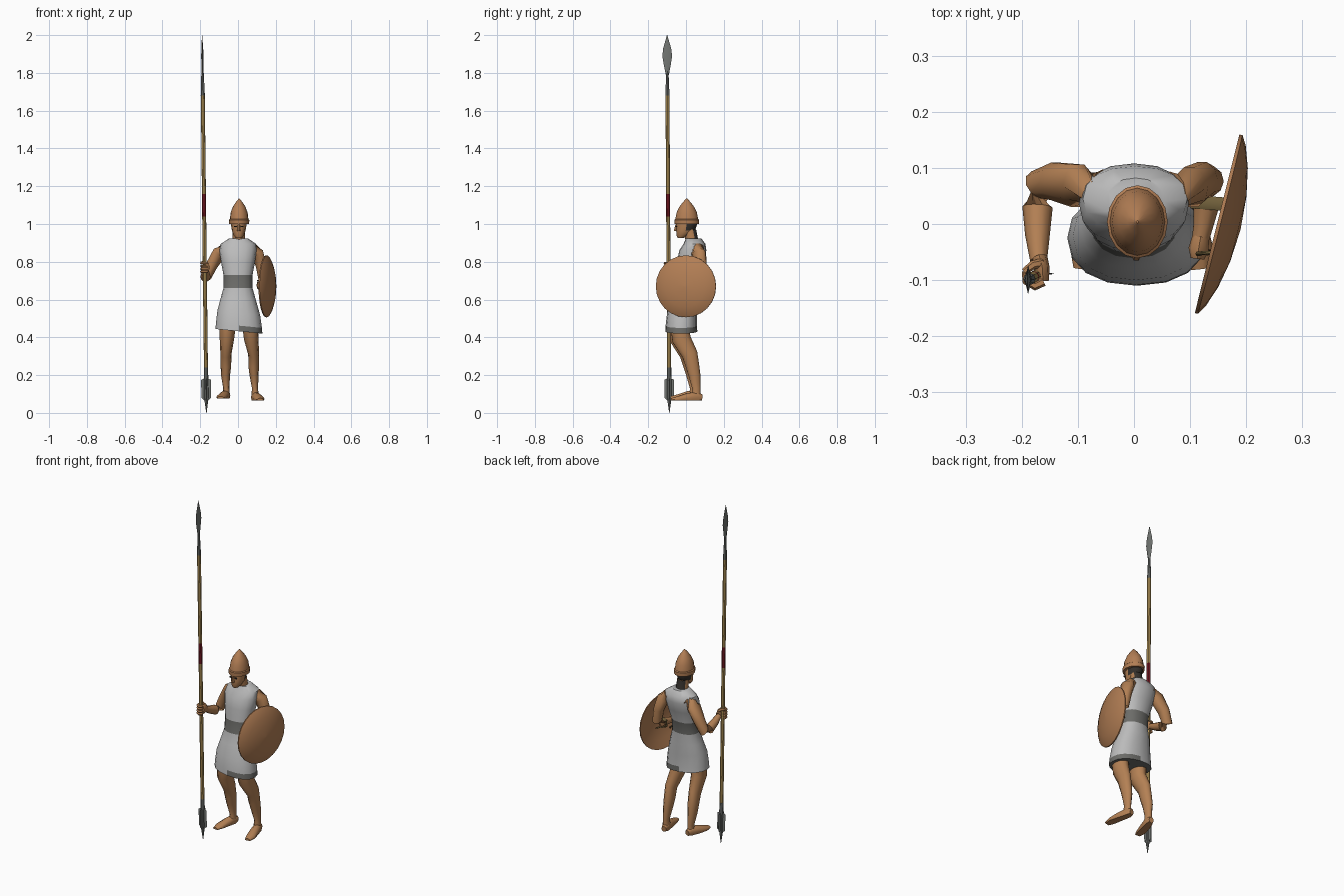
import bpy, bmesh
from math import sin, cos, pi, radians, copysign
from mathutils import Vector, Matrix

cube = bpy.data.objects.get("Cube")
if cube:
    bpy.data.objects.remove(cube)


def material(name, r, g, b):
    m = bpy.data.materials.new(name)
    m.use_nodes = True
    m.diffuse_color = (r, g, b, 1)
    m.node_tree.nodes["Principled BSDF"].inputs["Base Color"].default_value = (r, g, b, 1)
    return m


SKIN = material("skin", .46, .22, .09)
BRONZE = material("bronze", .45, .21, .09)
CLOTH = material("pale cloth", .50, .50, .50)
TRIM = material("grey trim", .15, .15, .14)
HAIR = material("dark hair", .035, .03, .025)
WOOD = material("shaft wood", .50, .33, .11)
RED = material("red grip", .22, .012, .02)
IRON = material("iron", .17, .18, .17)
LINING = material("shield lining", .17, .12, .045)


def loft(name, rings, mats, rule=None, angle=40):
    """Skin a list of equal rings, cap the ends and colour faces by a rule."""
    bm = bmesh.new()
    rows = [[bm.verts.new(p) for p in ring] for ring in rings]
    n = len(rows[0])
    for a, b in zip(rows, rows[1:]):
        for i in range(n):
            j = (i + 1) % n
            bm.faces.new((a[i], a[j], b[j], b[i]))
    bm.faces.new(rows[0][::-1])
    bm.faces.new(rows[-1])
    bmesh.ops.remove_doubles(bm, verts=bm.verts, dist=.0002)
    bmesh.ops.recalc_face_normals(bm, faces=bm.faces)
    if rule:
        for f in bm.faces:
            f.material_index = rule(f.calc_center_median())
    mesh = bpy.data.meshes.new(name)
    bm.to_mesh(mesh)
    bm.free()
    for m in mats:
        mesh.materials.append(m)
    ob = bpy.data.objects.new(name, mesh)
    bpy.context.collection.objects.link(ob)
    bpy.ops.object.select_all(action='DESELECT')
    ob.select_set(True)
    bpy.context.view_layer.objects.active = ob
    bpy.ops.object.shade_smooth_by_angle(angle=radians(angle))
    return ob


def oval(x, y, z, rx, ry, n=12, tilt=0, power=1):
    ring = []
    for i in range(n):
        c, s = cos(2 * pi * i / n), sin(2 * pi * i / n)
        c, s = (copysign(abs(v) ** power, v) for v in (c, s))
        ring.append(Vector((x + rx * c, y + ry * s, z + tilt * c)))
    return ring


def limb(name, path, mat, n=10, floor=-1):
    """Tube through (x, y, z, side radius, other radius) stations."""
    pts = [Vector(p[:3]) for p in path]
    rings = []
    for i, p in enumerate(path):
        t = (pts[min(i + 1, len(pts) - 1)] - pts[max(i - 1, 0)]).normalized()
        side = t.cross(Vector((0, 1, 0)) if abs(t.z) > .7 else Vector((0, 0, 1))).normalized()
        up = side.cross(t)
        ring = [pts[i] + side * p[3] * cos(2 * pi * k / n) + up * p[4] * sin(2 * pi * k / n)
                for k in range(n)]
        for v in ring:
            v.z = max(v.z, floor)
        rings.append(ring)
    return loft(name, rings, [mat], angle=50)


# Tunic with grey hem and belt
tunic = [(.005, -.025, .432, .124, .085), (.005, -.025, .462, .122, .083),
         (.004, -.021, .53, .113, .079), (0, -.008, .60, .094, .07),
         (0, 0, .66, .077, .061), (0, .008, .73, .077, .06),
         (0, .022, .80, .09, .069), (0, .036, .86, .098, .072),
         (.002, .045, .895, .093, .058), (.003, .04, .922, .052, .042)]
loft("tunic", [oval(*r, n=16, tilt=-.012 if r[2] < .55 else 0, power=.9) for r in tunic],
     [CLOTH, TRIM], lambda c: int(c.z < .448 or .665 < c.z < .725))

# Neck, head and hair
neck = [(.004, .042, .88, .04, .036), (.004, .03, .92, .033, .034), (.004, .02, .97, .032, .034)]
loft("neck", [oval(*r) for r in neck], [SKIN, HAIR], lambda c: int(c.y > .045 and c.z > .9))
head = [(.004, -.03, .925, .014, .014), (.004, -.018, .94, .028, .032),
        (.004, -.002, .965, .036, .05), (.004, .003, .995, .041, .055),
        (.004, .005, 1.03, .043, .056)]
loft("head", [oval(*r) for r in head], [SKIN, HAIR], lambda c: int(c.y > .012))
loft("nose", [oval(.004, -.055, .962, .009, .012, 6), oval(.004, -.05, .998, .005, .007, 6)], [SKIN])
for s in (-1, 1):
    loft("eye", [oval(.004 + s * .016, -.051, z, .008, .004, 6) for z in (.984, .99)], [HAIR])

# Pointed helmet with a rolled brim
helmet = [(1.0, .053, .064), (1.022, .054, .065), (1.026, .049, .06), (1.06, .045, .054),
          (1.09, .034, .04), (1.115, .018, .021), (1.135, .002, .002)]
loft("helmet", [oval(.006, .004, z, a, b, 16) for z, a, b in helmet], [BRONZE])

# Legs and feet, toes turned out
for label, s, hip, knee, ankle, toe, heel_y, floor in (
        ("right", -1, .055, .064, .062, .092, .058, .075),
        ("left", 1, .066, .083, .09, .118, .07, .065)):
    y = heel_y - .07
    limb(label + "_leg", [(s * hip, -.035, .48, .046, .052), (s * (hip + .004), -.024 + y, .39, .038, .052),
                          (s * knee, .02 + y, .31, .029, .044), (s * knee, .034 + y, .25, .028, .038),
                          (s * (knee + .002), .045 + y, .2, .024, .033),
                          (s * ankle, .055 + y, .13, .016, .023), (s * ankle, .052 + y, .085, .02, .026)], SKIN)
    limb(label + "_foot", [(s * ankle * .95, heel_y + .014, floor + .015, .014, .018),
                           (s * ankle, heel_y - .01, floor + .018, .022, .03),
                           (s * (ankle + .012), .01, floor + .015, .025, .026),
                           (s * (toe - .004), -.045, floor + .007, .027, .016),
                           (s * toe, -.08, floor + .004, .016, .009)], SKIN, floor=floor)

# Arms
limb("right_arm", [(-.06, .062, .868, .036, .036), (-.1, .068, .845, .037, .04),
                   (-.14, .076, .78, .031, .035), (-.168, .07, .722, .028, .03),
                   (-.172, .03, .72, .027, .027), (-.172, -.02, .74, .022, .022),
                   (-.17, -.066, .762, .015, .016)], SKIN)
limb("left_arm", [(.07, .06, .872, .034, .034), (.102, .066, .845, .034, .038),
                  (.122, .078, .78, .028, .034), (.134, .076, .71, .026, .03),
                  (.13, .04, .685, .024, .025), (.124, 0, .678, .018, .02),
                  (.118, -.03, .675, .015, .016)], SKIN)
limb("left_hand", [(.119, -.022, .675, .015, .018), (.115, -.045, .675, .018, .025),
                   (.113, -.062, .675, .012, .018)], SKIN, 8)

# Spear axis, slightly leaning
FOOT, TIP = Vector((-.167, -.088, 0)), Vector((-.19, -.1, 2))


def on_spear(z):
    return FOOT.lerp(TIP, z / 2)


def spear_part(name, stations, mats, n=8, rule=None):
    rings = []
    for z, rx, ry in stations:
        p = on_spear(z)
        rings.append(oval(p.x, p.y, z, rx, ry, n))
    return loft(name, rings, mats, rule, 35)


spear_part("spear_shaft", [(z, .0105, .0105) for z in (.2, 1.04, 1.16, 1.69)], [WOOD, RED],
           rule=lambda c: int(1.05 < c.z < 1.15))
spear_part("spear_socket", [(1.68, .011, .011), (1.81, .006, .006)], [IRON])
spear_part("spear_blade", [(1.79, .006, .008), (1.84, .006, .018), (1.89, .006, .026),
                           (1.93, .005, .021), (2.0, .0005, .001)], [IRON], 4)
spear_part("butt_spike", [(0, .001, .001), (.08, .012, .012), (.18, .012, .012), (.24, .0115, .0115)], [IRON])
for rx, ry in ((.026, .004), (.004, .026)):
    spear_part("butt_fin", [(.06, .004, .004), (.08, rx, ry), (.175, rx, ry), (.185, .004, .004)], [IRON], 4)

# Right hand gripping the shaft
grip = on_spear(.77)
limb("right_palm", [(-.168, -.06, .765, .014, .018), (-.163, -.08, .772, .013, .028),
                    (-.162, -.102, .772, .01, .026)], SKIN, 8)
for k in range(4):
    z = .747 + k * .015
    limb("finger", [(grip.x + .018 * cos(a), grip.y + .018 * sin(a), z, .008, .008)
                    for a in (-.6, -1.6, -2.6, -3.6)], SKIN, 6)
limb("thumb", [(-.165, -.07, .785, .009, .009), (-.18, -.073, .797, .008, .008),
               (-.196, -.085, .797, .006, .006)], SKIN, 6)

# Round shield: domed front, hollow back
profile = [(.001, .026), (.06, .022), (.11, .012), (.147, .002), (.164, -.002),
           (.164, .004), (.147, .014), (.11, .027), (.06, .037), (.001, .041)]
shield = loft("shield", [oval(0, 0, h, r, r, 24) for r, h in profile], [BRONZE, LINING],
              lambda c: int(c.z < .0262 - c.xy.length * .16 and c.xy.length < .146))
shield.matrix_world = (Matrix.Translation((.15, 0, .67)) @ Matrix.Rotation(radians(-14), 4, 'Z')
                       @ Matrix.Rotation(radians(90), 4, 'Y'))

# Arm strap and hand grip behind the shield
limb("shield_strap", [(.165, .035, .72, .012, .003), (.102, .04, .70, .012, .003),
                      (.102, .04, .665, .012, .003), (.165, .035, .64, .012, .003)], LINING, 6)
limb("shield_grip", [(.14, -.05, .735, .005, .005), (.114, -.053, .71, .005, .005),
                     (.114, -.053, .64, .005, .005), (.14, -.05, .615, .005, .005)], LINING, 6)
